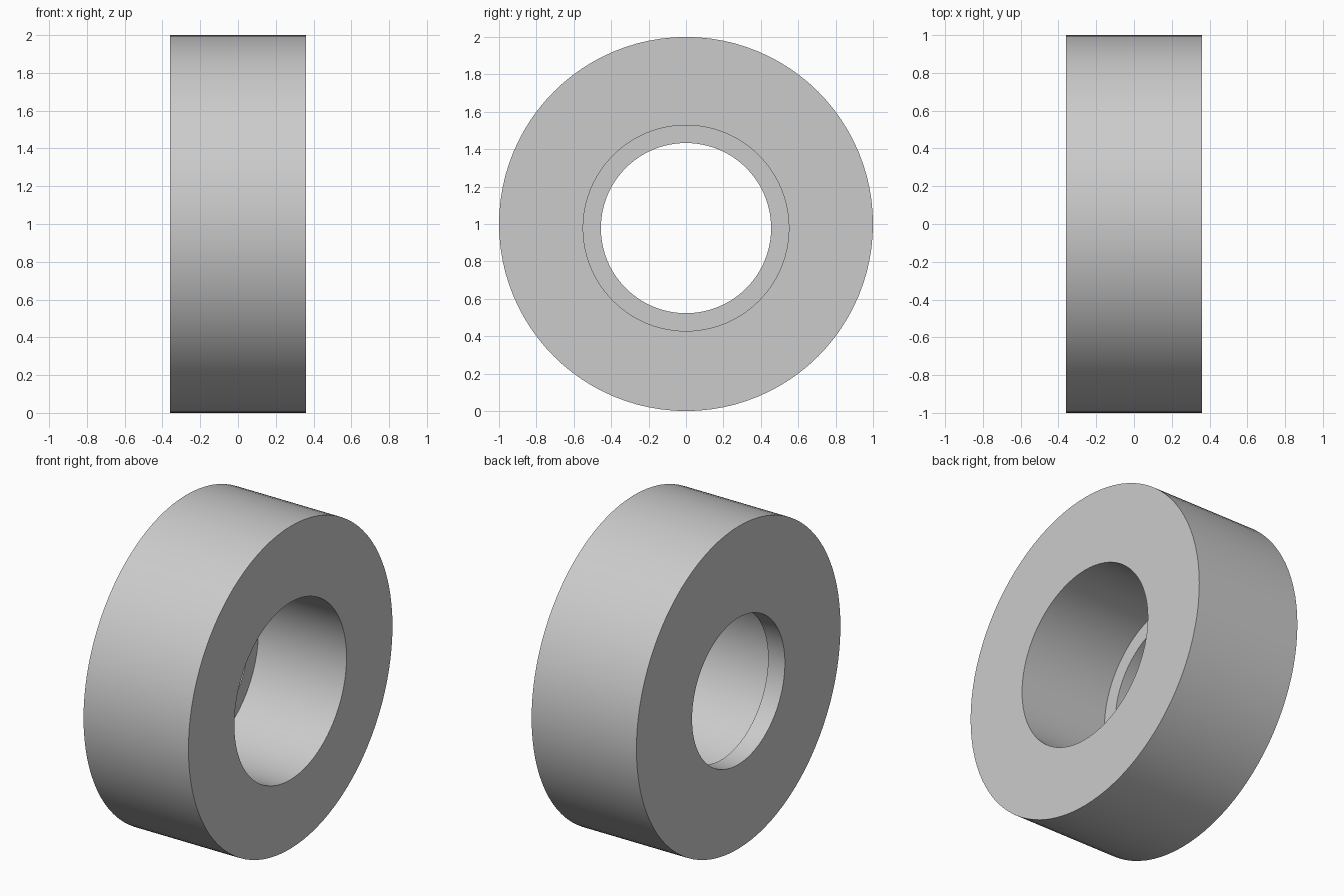
import bpy
import bmesh
import math

cube = bpy.data.objects.get("Cube")
if cube:
    bpy.data.objects.remove(cube, do_unlink=True)

SEGMENTS = 96
HALF_WIDTH = 0.36
LEDGE_X = -0.245
BORE_Z = 0.978

grey = bpy.data.materials.new("plain grey")
grey.use_nodes = True
colour = (0.6, 0.6, 0.6, 1)
grey.diffuse_color = colour
grey.node_tree.nodes["Principled BSDF"].inputs["Base Color"].default_value = colour

bm = bmesh.new()


def ring(x, radius, z):
    """Circle of vertices around the x axis."""
    angles = [math.tau * i / SEGMENTS for i in range(SEGMENTS)]
    return [bm.verts.new((x, radius * math.sin(a), z + radius * math.cos(a)))
            for a in angles]


# Closed section: outer wall, then wide bore, ledge and narrow bore set low
rings = [
    ring(-HALF_WIDTH, 1, 1),
    ring(HALF_WIDTH, 1, 1),
    ring(HALF_WIDTH, 0.55, BORE_Z),
    ring(LEDGE_X, 0.55, BORE_Z),
    ring(LEDGE_X, 0.455, BORE_Z),
    ring(-HALF_WIDTH, 0.455, BORE_Z),
]
for k, first in enumerate(rings):
    second = rings[(k + 1) % len(rings)]
    for i in range(SEGMENTS):
        j = (i + 1) % SEGMENTS
        bm.faces.new((first[i], first[j], second[j], second[i]))
bmesh.ops.recalc_face_normals(bm, faces=bm.faces)

mesh = bpy.data.meshes.new("stepped_ring")
bm.to_mesh(mesh)
bm.free()
mesh.materials.append(grey)
body = bpy.data.objects.new("stepped_ring", mesh)
bpy.context.collection.objects.link(body)

# Smooth walls with crisp rims
bpy.ops.object.select_all(action="DESELECT")
body.select_set(True)
bpy.context.view_layer.objects.active = body
bpy.ops.object.shade_smooth_by_angle(angle=math.radians(30))
